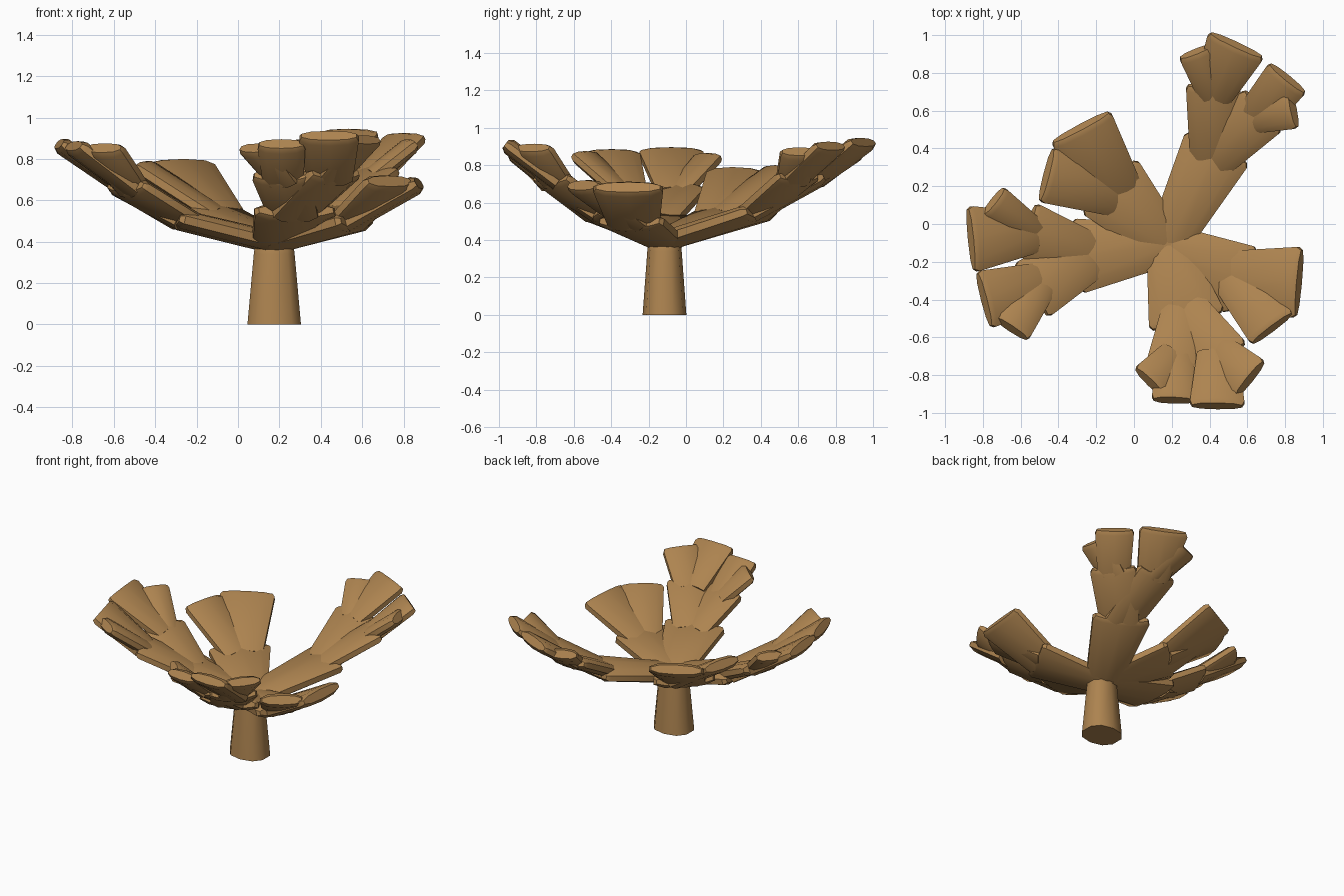
import bpy, bmesh, math
from mathutils import Vector

if "Cube" in bpy.data.objects:
    bpy.data.objects.remove(bpy.data.objects["Cube"])

wood = bpy.data.materials.new("wood")
wood.diffuse_color = (0.42, 0.23, 0.08, 1)
wood.use_nodes = True
wood.node_tree.nodes["Principled BSDF"].inputs["Base Color"].default_value = wood.diffuse_color

ROOT = Vector((0.175, -0.11, 0.395))
SIDES = 10


def loft(name, rings, sides):
    """Skin a list of (centre, half_axis_u, half_axis_v) rings and cap both ends."""
    bm = bmesh.new()
    loops = []
    for c, u, v in rings:
        loop = []
        for i in range(sides):
            a = 2 * math.pi * (i + 0.5) / sides
            # slightly squared ellipse
            x = math.copysign(abs(math.cos(a)) ** 0.85, math.cos(a))
            y = math.copysign(abs(math.sin(a)) ** 0.85, math.sin(a))
            loop.append(bm.verts.new(c + u * x + v * y))
        loops.append(loop)
    for p, q in zip(loops, loops[1:]):
        for i in range(sides):
            j = (i + 1) % sides
            bm.faces.new((p[i], p[j], q[j], q[i]))
    bm.faces.new(loops[0][::-1])
    bm.faces.new(loops[-1])
    bmesh.ops.recalc_face_normals(bm, faces=bm.faces)
    me = bpy.data.meshes.new(name)
    bm.to_mesh(me)
    bm.free()
    me.materials.append(wood)
    ob = bpy.data.objects.new(name, me)
    bpy.context.collection.objects.link(ob)
    bpy.context.view_layer.objects.active = ob
    ob.select_set(True)
    bpy.ops.object.shade_smooth_by_angle(angle=math.radians(40))
    ob.select_set(False)


def paddle(name, a, b, w0, w1, t0, t1):
    """Flattened flaring limb from a to b with a softened end."""
    d = (b - a).normalized()
    side = d.cross(Vector((0, 0, 1))).normalized()
    up = side.cross(d)
    rings = [(a, side * w0 / 2, up * t0 / 2),
             (b - d * 0.02, side * w1 / 2, up * t1 / 2),
             (b + d * 0.005, side * w1 * 0.46, up * t1 * 0.32)]
    loft(name, rings, SIDES)


def grow(name, start, node, w0, t):
    """Grow a limb and its children; node = (x, y, z, width, children)."""
    x, y, z, w, kids = node
    end = Vector((x, y, z))
    paddle(name, start, end, w0, w, t, t * 0.95)
    for i, kid in enumerate(kids):
        d = (end - start).normalized()
        grow(f"{name}_{i + 1}", end - d * 0.05, kid, min(w * 0.72, kid[3] * 0.85), t * 0.92)


# five limbs, each forking outward
limbs = {
    "north_limb": (0.44, 0.40, 0.55, 0.39, [
        (0.42, 0.73, 0.74, 0.30, [(0.33, 0.91, 0.87, 0.20, []), (0.54, 0.945, 0.92, 0.33, [])]),
        (0.68, 0.60, 0.74, 0.31, [(0.81, 0.77, 0.90, 0.26, []), (0.84, 0.61, 0.87, 0.22, [])])]),
    "northwest_limb": (-0.13, 0.20, 0.54, 0.42, [
        (-0.28, 0.51, 0.77, 0.37, []),
        (-0.46, 0.26, 0.76, 0.31, [])]),
    "west_limb": (-0.30, -0.17, 0.51, 0.41, [
        (-0.57, -0.03, 0.67, 0.31, [(-0.74, 0.12, 0.84, 0.19, []), (-0.86, -0.08, 0.87, 0.36, [])]),
        (-0.54, -0.35, 0.67, 0.35, [(-0.79, -0.40, 0.86, 0.32, []), (-0.65, -0.55, 0.85, 0.23, [])])]),
    "east_limb": (0.57, -0.30, 0.50, 0.40, [
        (0.87, -0.31, 0.68, 0.39, []),
        (0.73, -0.55, 0.69, 0.29, [])]),
    "south_limb": (0.28, -0.51, 0.55, 0.42, [
        (0.21, -0.75, 0.72, 0.30, [(0.09, -0.84, 0.85, 0.24, []), (0.21, -0.93, 0.87, 0.24, [])]),
        (0.47, -0.72, 0.73, 0.32, [(0.44, -0.96, 0.91, 0.30, []), (0.61, -0.82, 0.89, 0.26, [])])]),
}
for name, node in limbs.items():
    grow(name, ROOT, node, 0.23, 0.11)

# tapering stalk that pokes slightly through the hub
X, Y = Vector((1, 0, 0)), Vector((0, 1, 0))
base = Vector((0.175, -0.115, 0))
up = Vector((0, 0, 1))
loft("stalk", [(base, X * 0.135, Y * 0.117),
               (base + up * 0.34, X * 0.103, Y * 0.092),
               (base + up * 0.40, X * 0.095, Y * 0.085),
               (base + up * 0.455, X * 0.035, Y * 0.035)], SIDES)
